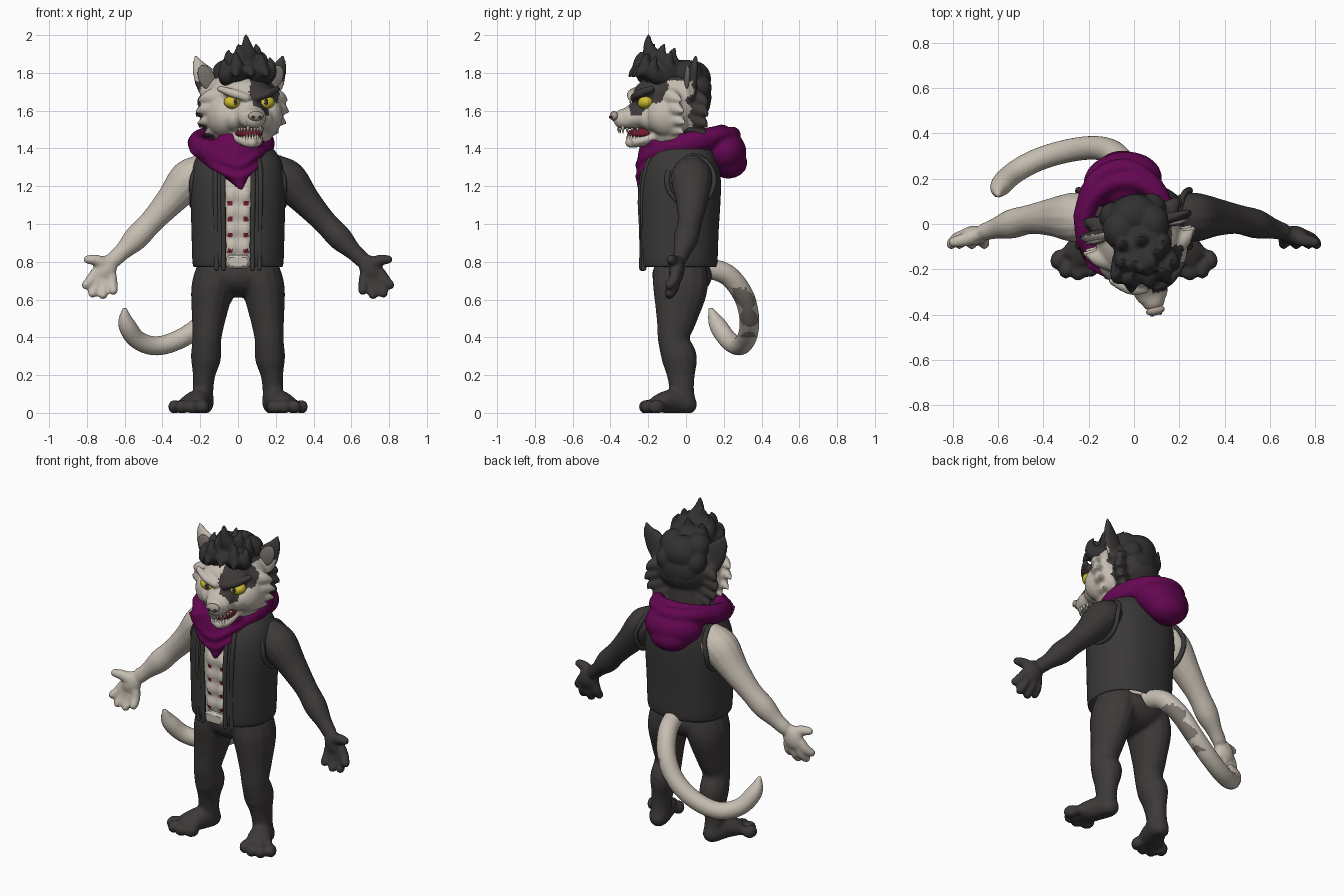
import bpy, bmesh, math
from math import sin, cos, pi
from mathutils import Vector, Matrix, Euler

cube = bpy.data.objects.get("Cube")
if cube:
    bpy.data.objects.remove(cube)


def material(name, *rgb):
    mat = bpy.data.materials.new(name)
    mat.use_nodes = True
    mat.diffuse_color = (*rgb, 1)
    mat.node_tree.nodes["Principled BSDF"].inputs["Base Color"].default_value = (*rgb, 1)
    return mat


cream = material("cream fur", .56, .51, .44)
dark = material("charcoal fur", .046, .041, .040)
cloth = material("charcoal cloth", .042, .040, .039)
black = material("black hair", .032, .030, .030)
purple = material("purple cloth", .13, .002, .085)
yellow = material("yellow eye", .60, .50, .03)
red = material("mouth red", .17, .012, .03)
ivory = material("ivory teeth", .60, .56, .48)
taupe = material("taupe skin", .20, .175, .155)
pink = material("pale nose", .40, .33, .28)

HEAD = Matrix.Translation((.02, -.06, 0)) @ Matrix.Rotation(math.radians(13), 4, 'Z')
UP = (0, 0, 1)


def ball(bm, loc, size, rot=(0, 0, 0)):
    matrix = Matrix.LocRotScale(Vector(loc), Euler(rot), Vector(size))
    bmesh.ops.create_icosphere(bm, subdivisions=3, radius=1, matrix=matrix)


def tube(bm, points, ref=(0, 1, 0), closed=False, sides=14, steps=4, rounded=True):
    """Smooth tube; a point is x, y, z, radius and optionally a second radius."""
    pts = [Vector(p if len(p) == 5 else (*p, p[3])) for p in points]
    n, path, ref = len(pts), [], Vector(ref)
    for i in range(n if closed else n - 1):
        a, b, c, d = [pts[k % n] if closed else pts[max(0, min(n - 1, k))]
                      for k in range(i - 1, i + 3)]
        for j in range(steps):
            t = j / steps
            path.append((b * 2 + (c - a) * t + (a * 2 - b * 5 + c * 4 - d) * t * t
                         + (b * 3 - a - c * 3 + d) * t ** 3) * .5)
    if not closed:
        path.append(pts[-1])
    m, rings = len(path), []
    for k, p in enumerate(path):
        before = path[(k - 1) % m] if closed else path[max(k - 1, 0)]
        after = path[(k + 1) % m] if closed else path[min(k + 1, m - 1)]
        along = (Vector(after[:3]) - Vector(before[:3])).normalized()
        v = (ref - along * ref.dot(along)).normalized()
        u = v.cross(along)
        ru, rv = max(p[3], .004), max(p[4], .004)
        rings.append([bm.verts.new(Vector(p[:3]) + u * ru * cos(q) + v * rv * sin(q))
                      for q in (2 * pi * s / sides for s in range(sides))])
    for k in range(m if closed else m - 1):
        lo, hi = rings[k], rings[(k + 1) % m]
        for s in range(sides):
            e = (s + 1) % sides
            bm.faces.new((lo[s], lo[e], hi[e], hi[s]))
    if not closed:
        bm.faces.new(rings[0])
        bm.faces.new(rings[-1][::-1])
        for p in (path[0], path[-1]) if rounded else ():
            ball(bm, p[:3], [max(min(p[3], p[4]), .004) * .97] * 3)


def finish(bm, name, mats, rule=None, voxel=0, relax=2, matrix=None, angle=60):
    """Turn the pieces into an object, optionally fused into one skin, then colour it."""
    bmesh.ops.recalc_face_normals(bm, faces=bm.faces)
    mesh = bpy.data.meshes.new(name)
    bm.to_mesh(mesh)
    bm.free()
    ob = bpy.data.objects.new(name, mesh)
    bpy.context.collection.objects.link(ob)
    if voxel:
        remesh = ob.modifiers.new("fuse", 'REMESH')
        remesh.mode, remesh.voxel_size = 'VOXEL', voxel
        soft = ob.modifiers.new("relax", 'SMOOTH')
        soft.factor, soft.iterations = .5, relax
        graph = bpy.context.evaluated_depsgraph_get()
        mesh = bpy.data.meshes.new_from_object(ob.evaluated_get(graph))
        ob.modifiers.clear()
        ob.data = mesh
        mesh.name = name
    mesh.materials.clear()
    for mat in mats:
        mesh.materials.append(mat)
    for v in mesh.vertices:
        v.co.z = max(v.co.z, 0)
    for f in mesh.polygons:
        f.material_index = int(rule(f.center, f.normal)) if rule else 0
    if matrix:
        ob.matrix_world = matrix
    bpy.ops.object.select_all(action='DESELECT')
    ob.select_set(True)
    bpy.context.view_layer.objects.active = ob
    bpy.ops.object.shade_smooth_by_angle(angle=math.radians(angle))
    return ob


# Legs, feet and hips
bm = bmesh.new()
ball(bm, (0, -.02, .73), (.21, .16, .12))
for s in (-1, 1):
    tube(bm, [(s * x, *rest) for x, *rest in (
        (.10, -.035, .78, .11, .14), (.135, -.03, .66, .113, .147), (.155, -.05, .5, .09, .11),
        (.165, -.065, .39, .077, .085), (.17, -.035, .29, .08, .095), (.18, -.027, .2, .06, .075),
        (.185, -.022, .12, .055, .065), (.185, -.015, .06, .057, .068))])
    tube(bm, [(s * .185, .005, .045, .06, .055), (s * .212, -.08, .06, .068, .065),
              (s * .25, -.155, .045, .082, .045)], ref=UP)
    for x, y in ((.185, -.192), (.24, -.208), (.295, -.198), (.335, -.155)):
        ball(bm, (s * x, y, .032), (.033, .045, .038), (0, 0, s * .4))
finish(bm, "legs_and_feet", [dark], voxel=.012)

# Arms with open hands, palms forward and thumbs outward
for s, side, fur in ((1, "left", dark), (-1, "right", cream)):
    bm = bmesh.new()
    tube(bm, [(s * x, *rest) for x, *rest in (
        (.2, .03, 1.28, .09, .1), (.265, .03, 1.23, .105, .11), (.36, .03, 1.12, .08, .085),
        (.46, .02, 1.01, .064, .065), (.54, .0, .925, .066, .065), (.61, -.02, .855, .046, .046),
        (.66, -.035, .81, .044, .038))])
    ball(bm, (s * .705, -.05, .76), (.062, .042, .078), (0, -s * .45, 0))
    for x, z, tip_x, tip_z in ((.67, .725, .66, .635), (.705, .71, .715, .612),
                               (.74, .715, .77, .62), (.755, .74, .805, .665)):
        tube(bm, [(s * x, -.055, z, .029), (s * (x + tip_x) / 2, -.065, (z + tip_z) / 2, .028),
                  (s * tip_x, -.088, tip_z + .012, .024)])
    tube(bm, [(s * .70, -.055, .785, .034), (s * .75, -.07, .808, .03),
              (s * .797, -.08, .812, .023)], ref=UP)
    finish(bm, side + "_arm", [fur], voxel=.010)

# Bare chest with stomach muscles and red flecks
bm = bmesh.new()
tube(bm, [(0, -.04, .775, .19, .175), (0, -.04, .95, .19, .18), (0, -.035, 1.15, .2, .185),
          (0, -.02, 1.33, .17, .15), (0, .0, 1.42, .11, .11)], rounded=False)
for s in (-1, 1):
    for row in range(4):
        ball(bm, (s * .034, -.213, .88 + row * .09), (.033, .017, .043))
finish(bm, "chest", [cream, red], voxel=.012, relax=1, rule=lambda c, n:
       c.y < -.15 and c.z < 1.15 and .028 < abs(c.x) < .055 and sin(c.z * 75) > .82)

bm = bmesh.new()
bmesh.ops.create_cube(bm, size=1, matrix=Matrix.LocRotScale(
    Vector((0, -.225, .8)), None, Vector((.12, .04, .07))))
buckle = finish(bm, "belt_buckle", [cream], angle=30)
buckle.modifiers.new("bevel", 'BEVEL').width = .012

# Open sleeveless vest: height, half width, half depth, centre y
VEST = ((.765, .235, .2, -.04), (.95, .235, .2, -.04), (1.15, .245, .213, -.035),
        (1.3, .24, .2, -.025), (1.385, .195, .16, -.015), (1.44, .12, .11, -.01))
GAP = .27


def vest_point(ring, a):
    z, rx, ry, cy = ring
    bend = lambda t: math.copysign(abs(t) ** .85, t)
    return (rx * bend(sin(a)), cy - ry * bend(cos(a)), z)


bm = bmesh.new()
count = 36
grid = [[bm.verts.new(vest_point(r, GAP + (2 * pi - 2 * GAP) * k / count))
         for k in range(count + 1)] for r in VEST]
for lo, hi in zip(grid, grid[1:]):
    for k in range(count):
        bm.faces.new((lo[k], lo[k + 1], hi[k + 1], hi[k]))
vest = finish(bm, "vest", [cloth])
shell = vest.modifiers.new("thickness", 'SOLIDIFY')
shell.thickness, shell.offset = .02, 0
rounding = vest.modifiers.new("rounding", 'SUBSURF')
rounding.levels = rounding.render_levels = 2

# Hems around the vest front and armholes
bm = bmesh.new()
for s in (-1, 1):
    for a in (GAP, GAP + .17):
        tube(bm, [(*vest_point(r, s * a), .014) for r in VEST[:5]], sides=8)
    tube(bm, [(s * (.244 - .045 * max(0, sin(a))), .025 + .125 * cos(a), 1.23 + .13 * sin(a), .014)
              for a in (2 * pi * k / 12 for k in range(12))], ref=(1, 0, 0), closed=True, sides=8)
finish(bm, "vest_hems", [cloth])

# Neck scarf with front point and hood hanging behind
bm = bmesh.new()
tube(bm, [(-.035 + .185 * sin(a), .0 - .19 * cos(a), 1.425 - .045 * cos(a), .045, .058)
          for a in (2 * pi * k / 14 for k in range(14))], ref=UP, closed=True)
tube(bm, [(-.04, -.155, 1.41, .19, .09), (-.025, -.185, 1.34, .14, .075),
          (.0, -.215, 1.26, .07, .05), (.015, -.245, 1.19, .014, .018)])
for drop in (0, .06):
    tube(bm, [(-.235, -.08, 1.42 - drop / 2, .022), (-.12, -.215, 1.36 - drop, .02),
              (.0, -.252, 1.31 - drop, .018), (.09, -.21, 1.36 - drop, .02),
              (.16, -.08, 1.42 - drop / 2, .022)], ref=UP)
ball(bm, (-.05, .19, 1.385), (.175, .13, .12), (-.3, 0, .15))
ball(bm, (-.05, .225, 1.325), (.125, .1, .085))
tube(bm, [(-.23, .03, 1.43, .04), (-.18, .18, 1.47, .04), (-.05, .25, 1.475, .04),
          (.09, .17, 1.47, .04), (.15, .03, 1.43, .04)], ref=UP)
finish(bm, "scarf_and_hood", [purple], voxel=.012)

# Curled tail with a shadow-coloured inner patch
bm = bmesh.new()
tube(bm, [(0, .1, .77, .055), (-.03, .22, .73, .056), (-.08, .305, .62, .055),
          (-.16, .335, .5, .053), (-.28, .325, .405, .052), (-.42, .285, .355, .051),
          (-.53, .225, .385, .05), (-.59, .165, .47, .046), (-.6, .13, .55, .014)],
     ref=(-.4, .25, .9), sides=20, steps=6)
finish(bm, "tail", [cream, taupe], voxel=.012, relax=1, rule=lambda c, n:
       n.x > .5 + .25 * sin(c.z * 60) and .4 < c.z < .66 and c.x > -.35)

# Head: skull, brow, cheeks, muzzle, jaw, ears and fur tufts
bm = bmesh.new()
ball(bm, (0, 0, 1.66), (.19, .195, .165))
ball(bm, (0, -.115, 1.685), (.14, .105, .09))
tube(bm, [(-.02, .06, 1.35, .11), (0, .03, 1.55, .12)])
tube(bm, [(0, -.1, 1.6, .13, .11), (0, -.19, 1.578, .095, .08), (0, -.25, 1.56, .075, .06),
          (0, -.28, 1.556, .066, .055)], ref=UP)
tube(bm, [(0, -.04, 1.5, .1, .06), (0, -.16, 1.45, .08, .038), (0, -.24, 1.432, .056, .03)], ref=UP)
for s in (-1, 1):
    ball(bm, (s * .115, -.06, 1.575), (.09, .12, .115))
    ball(bm, (s * .07, -.13, 1.56), (.07, .09, .07))
    tube(bm, [(s * .025, -.23, 1.668, .02), (s * .09, -.213, 1.69, .024),
              (s * .155, -.16, 1.715, .018)], ref=UP)
    tube(bm, [(s * .135, .05, 1.69, .075, .03), (s * .182, .05, 1.77, .068, .027),
              (s * .218, .055, 1.83, .042, .02), (s * .238, .06, 1.885, .01)])
    for x, y, z in ((.24, -.02, 1.655), (.25, -.01, 1.595), (.235, .0, 1.535),
                    (.195, .0, 1.485), (.145, -.02, 1.45)):
        tube(bm, [(s * x * .5, y - .05, z + .025, .06), (s * x * .8, y - .03, z + .015, .038),
                  (s * x, y, z, .009)], ref=UP)
        tube(bm, [(s * x * .5, .07, z + .02, .05), (s * x * .78, .11, z, .03),
                  (s * x * .86, .13, z - .02, .009)], ref=UP)


def head_colour(c, n):
    wobble = .12 * sin(c.x * 90) + .12 * sin(c.z * 75)
    patch = ((c.x - .085) / .095) ** 2 + ((c.z - 1.69) / .12) ** 2 < 1 + wobble
    left_ear = c.x > .1 and c.z > 1.76
    on_brow = -.255 < c.y < -.07 and (c.z > 1.64 or c.x < .1)
    return c.y > .04 + .1 * wobble and not (c.x < 0 and c.z > 1.76 and n.y < 0) \
        or c.z < 1.4 or left_ear or (patch and on_brow)


finish(bm, "head", [cream, dark], rule=head_colour, voxel=.010, relax=3, matrix=HEAD)

# Face details
bm = bmesh.new()
for s in (-1, 1):
    ball(bm, (s * .093, -.18, 1.643), (.046, .04, .034), (0, s * -.15, s * .4))
finish(bm, "eyes", [yellow], matrix=HEAD)
bm = bmesh.new()
for s in (-1, 1):
    ball(bm, (s * .083, -.216, 1.645), (.011, .009, .016))
    ball(bm, (s * .018, -.347, 1.566), (.009, .006, .007))
finish(bm, "pupils_and_nostrils", [black], matrix=HEAD)
bm = bmesh.new()
ball(bm, (0, -.33, 1.572), (.042, .021, .026))
finish(bm, "nose", [pink], matrix=HEAD)
bm = bmesh.new()
for s in (-1, 1):
    ball(bm, (s * .185, .025, 1.775), (.044, .012, .07), (0, s * .42, 0))
finish(bm, "inner_ears", [taupe], matrix=HEAD)
bm = bmesh.new()
ball(bm, (0, -.165, 1.48), (.072, .09, .034))
finish(bm, "mouth", [red], matrix=HEAD)

bm = bmesh.new()
for k in range(-5, 6):
    a = k * .27
    for x, y, z, flip in ((.064 * sin(a), -.19 - .115 * cos(a), 1.498, pi),
                          (.054 * sin(a), -.165 - .09 * cos(a), 1.464, 0)):
        length = .04 if abs(k) == 2 else .028
        bmesh.ops.create_cone(bm, segments=8, radius1=.01, radius2=.002, depth=length, cap_ends=True,
                              matrix=Matrix.Translation((x, y, z)) @ Matrix.Rotation(flip, 4, 'X'))
finish(bm, "teeth", [ivory], matrix=HEAD)

# Spiky swept-back hair
bm = bmesh.new()
for loc, size in (((0, .1, 1.765), (.11, .095, .1)), ((0, .11, 1.67), (.135, .085, .11)),
                  ((0, -.04, 1.8), (.12, .11, .08))):
    ball(bm, loc, size)
for s in (-1, 1):
    ball(bm, (s * .075, .05, 1.79), (.075, .085, .08))
    ball(bm, (s * .09, .11, 1.72), (.06, .07, .07))
for x, y, top in ((-.125, -.13, 1.87), (-.07, -.16, 1.91), (.065, -.16, 1.9), (.12, -.13, 1.88),
                  (-.09, -.08, 1.92), (-.04, -.1, 1.95), (.06, -.07, 1.95), (.1, -.04, 1.91),
                  (-.07, .0, 1.91), (.01, .0, 1.93)):
    tube(bm, [(x * .7, y + .05, 1.77, .05), (x * .95, y - .01, top - .085, .042),
              (x * 1.05, y - .015, top - .035, .024), (x, y, top, .008)])
for x in (-.07, .0, .07):
    tube(bm, [(x, -.11, 1.81, .045), (x * 1.1, -.19, 1.81, .032), (x * 1.2, -.225, 1.785, .01)], ref=UP)
tube(bm, [(0, -.07, 1.8, .06), (.01, -.12, 1.88, .05), (-.005, -.14, 1.94, .03),
          (-.01, -.14, 2.0, .009)])
finish(bm, "hair", [black], voxel=.010, relax=1, matrix=HEAD)
